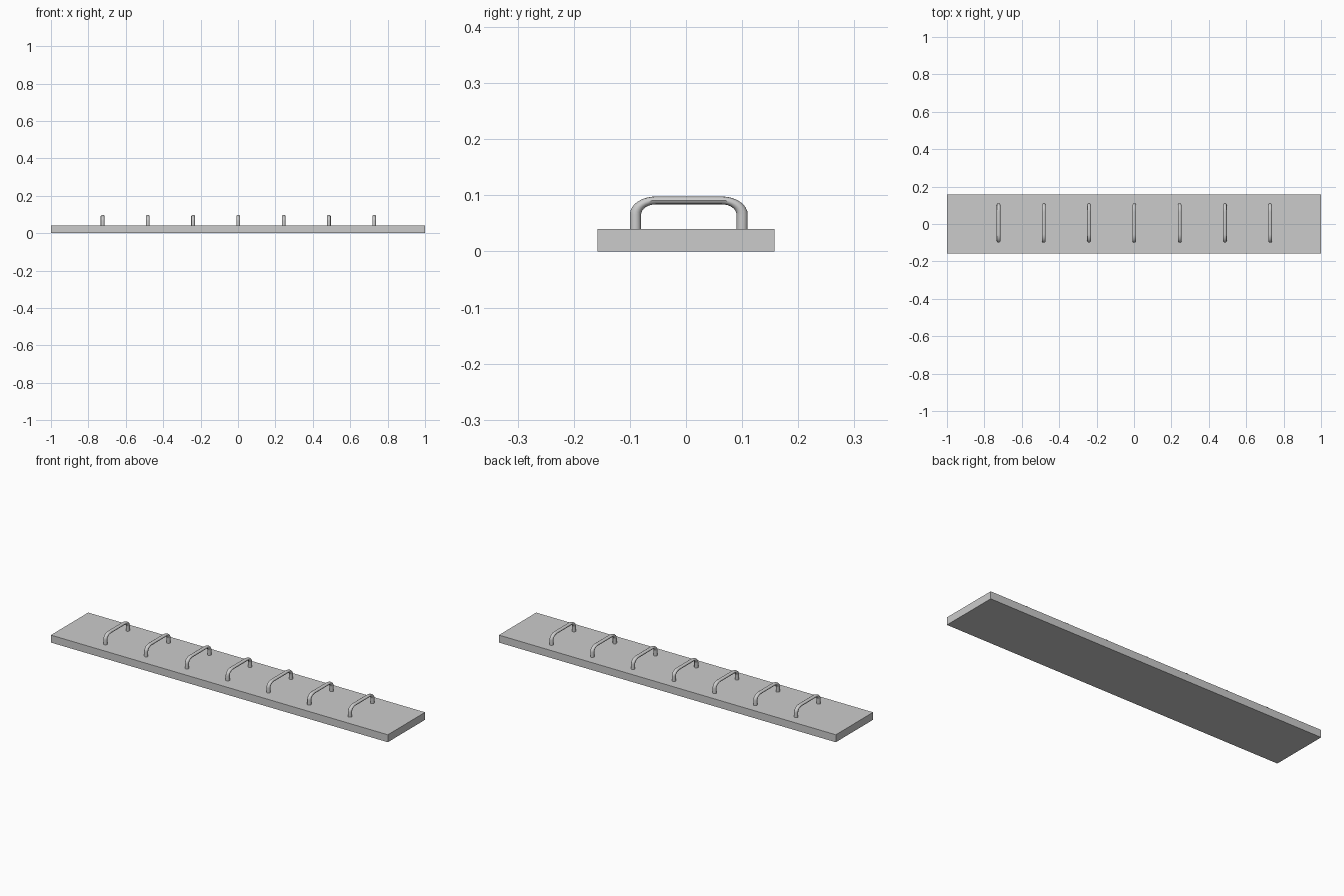
import bpy
import math

if "Cube" in bpy.data.objects:
    bpy.data.objects.remove(bpy.data.objects["Cube"])

HALF_Y, BOARD_H = 0.158, 0.04
Z_SQUASH = 0.7            # handles are flattened in height

# Flat rectangular board
bpy.ops.mesh.primitive_cube_add(size=1, location=(0, 0, BOARD_H / 2))
board = bpy.context.object
board.name = "board"
board.scale = (2, HALF_Y * 2, BOARD_H)
bpy.ops.object.transform_apply(location=False, rotation=False, scale=True)


def handle_path(y0, y1, top, radius, steps=8):
    """Centre line of a handle: leg, rounded corner, bar, rounded corner, leg."""
    pts = [(0, y0, -0.01)]
    for centre_y, start in ((y0 + radius, 180), (y1 - radius, 90)):
        for i in range(steps + 1):
            a = math.radians(start - 90 * i / steps)
            pts.append((0, centre_y + radius * math.cos(a),
                        top - radius + radius * math.sin(a)))
    pts.append((0, y1, -0.01))
    return pts


# First handle, a round rod swept along the path
rod = 0.01
pts = handle_path(-0.09, 0.10, 0.058 / Z_SQUASH - rod, 0.036)
curve = bpy.data.curves.new("handle", "CURVE")
curve.dimensions = "3D"
curve.bevel_depth = rod
curve.bevel_resolution = 4
curve.use_fill_caps = True
spline = curve.splines.new("POLY")
spline.points.add(len(pts) - 1)
for p, co in zip(spline.points, pts):
    p.co = (*co, 1)
handle = bpy.data.objects.new("handle_1", curve)
bpy.context.collection.objects.link(handle)
handle.scale.z = Z_SQUASH

bpy.ops.object.select_all(action="DESELECT")
handle.select_set(True)
bpy.context.view_layer.objects.active = handle
bpy.ops.object.convert(target="MESH")
handle = bpy.context.object
bpy.ops.object.transform_apply(location=False, rotation=False, scale=True)
bpy.ops.object.shade_smooth_by_angle(angle=math.radians(40))

# Row of seven evenly spaced handles
for i in range(7):
    h = handle if i == 0 else handle.copy()
    if i:
        bpy.context.collection.objects.link(h)
    h.name = f"handle_{i + 1}"
    h.location = (0.002 + (i - 3) * 0.242, 0, BOARD_H)
